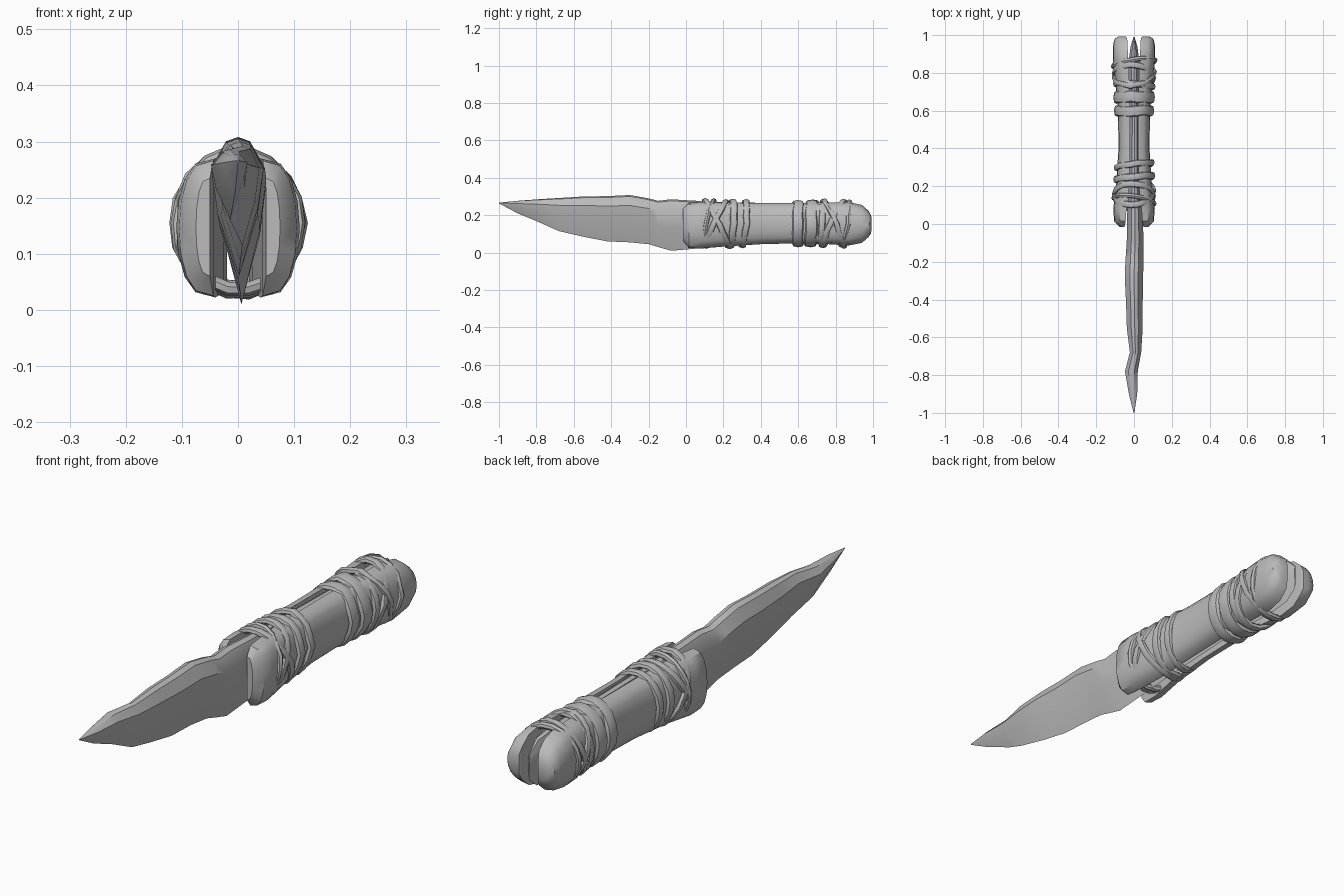
import bpy
import bmesh
import random
from math import sin, cos, pi

random.seed(4)
cube = bpy.data.objects.get("Cube")
if cube:
    bpy.data.objects.remove(cube)

grey = bpy.data.materials.new("stone grey")
grey.use_nodes = True
GREY = (0.5, 0.5, 0.5, 1)
grey.diffuse_color = GREY
grey.node_tree.nodes["Principled BSDF"].inputs["Base Color"].default_value = GREY


def loft(name, rings, closed=False, angle=0.7):
    """Skin a list of equal point loops, capping the ends unless closed."""
    bm = bmesh.new()
    loops = [[bm.verts.new(p) for p in ring] for ring in rings]
    n = len(loops[0])
    pairs = list(zip(loops, loops[1:]))
    if closed:
        pairs.append((loops[-1], loops[0]))
    for a, b in pairs:
        for i in range(n):
            j = (i + 1) % n
            bm.faces.new((a[i], a[j], b[j], b[i]))
    if not closed:
        bm.faces.new(loops[0])
        bm.faces.new(loops[-1])
    bmesh.ops.recalc_face_normals(bm, faces=bm.faces)
    mesh = bpy.data.meshes.new(name)
    bm.to_mesh(mesh)
    bm.free()
    mesh.materials.append(grey)
    obj = bpy.data.objects.new(name, mesh)
    bpy.context.collection.objects.link(obj)
    bpy.ops.object.select_all(action='DESELECT')
    obj.select_set(True)
    bpy.context.view_layer.objects.active = obj
    bpy.ops.object.shade_smooth_by_angle(angle=angle)
    return obj


# Blade and tang: y, top, bottom, half thickness, sideways drift
BLADE = [
    (-1, .267, .263, .002, 0), (-.9, .277, .21, .022, -.005),
    (-.78, .286, .16, .034, -.014), (-.68, .292, .115, .03, .008),
    (-.55, .3, .085, .042, .004), (-.42, .302, .06, .044, .002),
    (-.3, .308, .055, .048, 0), (-.2, .29, .045, .048, .002),
    (-.15, .277, .03, .046, .004), (-.08, .285, .01, .044, .006),
    (.04, .278, .02, .042, .005), (.2, .27, .035, .03, .003),
    (.6, .262, .055, .026, .003), (.85, .262, .05, .03, 0),
    (.94, .25, .06, .018, 0), (.99, .2, .1, .003, 0)]


def blade_section(y, top, bottom, t, cx):
    h = top - bottom
    side = [(.45, 0.03), (1, .22), (.75, .55)]
    right = [(cx + t * f, y, top - h * d) for f, d in side]
    left = [(cx - t * f, y, top - h * d) for f, d in reversed(side)]
    return [(cx, y, top)] + right + [(cx, y, bottom)] + left


loft("blade", [blade_section(*s) for s in BLADE], angle=0.6)

# Handle scales: y, outer width, top, bottom, inner gap
SCALE = [
    (-.015, .075, .235, .06, .05), (.015, .105, .266, .025, .044),
    (.08, .11, .27, .022, .04), (.2, .095, .268, .032, .025),
    (.4, .082, .265, .045, .02), (.6, .085, .265, .05, .02),
    (.76, .1, .268, .045, .025), (.87, .112, .27, .038, .03),
    (.94, .112, .255, .052, .034), (.978, .104, .222, .085, .036),
    (.992, .085, .19, .115, .042)]


def scale_section(side, y, w, top, bottom, gap):
    mid, half = (top + bottom) / 2, (top - bottom) / 2
    arc = [pi * (k / 8 - .5) for k in range(9)]
    return [(side * (gap + (w - gap) * cos(a) ** .7), y, mid + half * sin(a))
            if abs(cos(a)) > .01 else (side * gap, y, mid + half * sin(a))
            for a in arc]


for side, label in ((1, "left"), (-1, "right")):
    loft(label + "_handle_scale", [scale_section(side, *s) for s in SCALE])


# Cord wraps: a flattened tube bent around the handle
def wrap(name, y0, rx, rz, width, tilt=0, skew=0, thick=.013):
    rings = []
    for k in range(18):
        t = 2 * pi * k / 18
        jitter = random.uniform(-.004, .004)
        y = y0 + tilt * sin(t) + skew * cos(t) + jitter
        ring = []
        for m in range(7):
            a = 2 * pi * m / 7
            r = thick * cos(a) + jitter / 2
            ring.append(((rx + r) * cos(t), y + width * sin(a),
                         .155 + (rz + r) * sin(t)))
        rings.append(ring)
    loft(name, rings, closed=True, angle=0.8)


# y, rx, rz, half width, tilt over height, skew across
FRONT = [(.15, .104, .12, .018, .065, 0), (.165, .104, .124, .018, -.065, .01),
         (.245, .098, .122, .02, .005, .008), (.31, .094, .12, .018, .01, .012),
         (.125, .108, .122, .013, .02, -.015)]
REAR = [(.6, .094, .116, .03, 0, 0), (.67, .097, .116, .034, .004, 0),
        (.735, .1, .117, .018, .01, -.01), (.785, .104, .119, .018, .055, -.012),
        (.79, .106, .122, .016, -.055, .012), (.85, .11, .116, .014, .02, .015)]
for group, wraps in (("front", FRONT), ("rear", REAR)):
    for i, spec in enumerate(wraps):
        wrap(f"{group}_wrap_{i + 1}", *spec)
